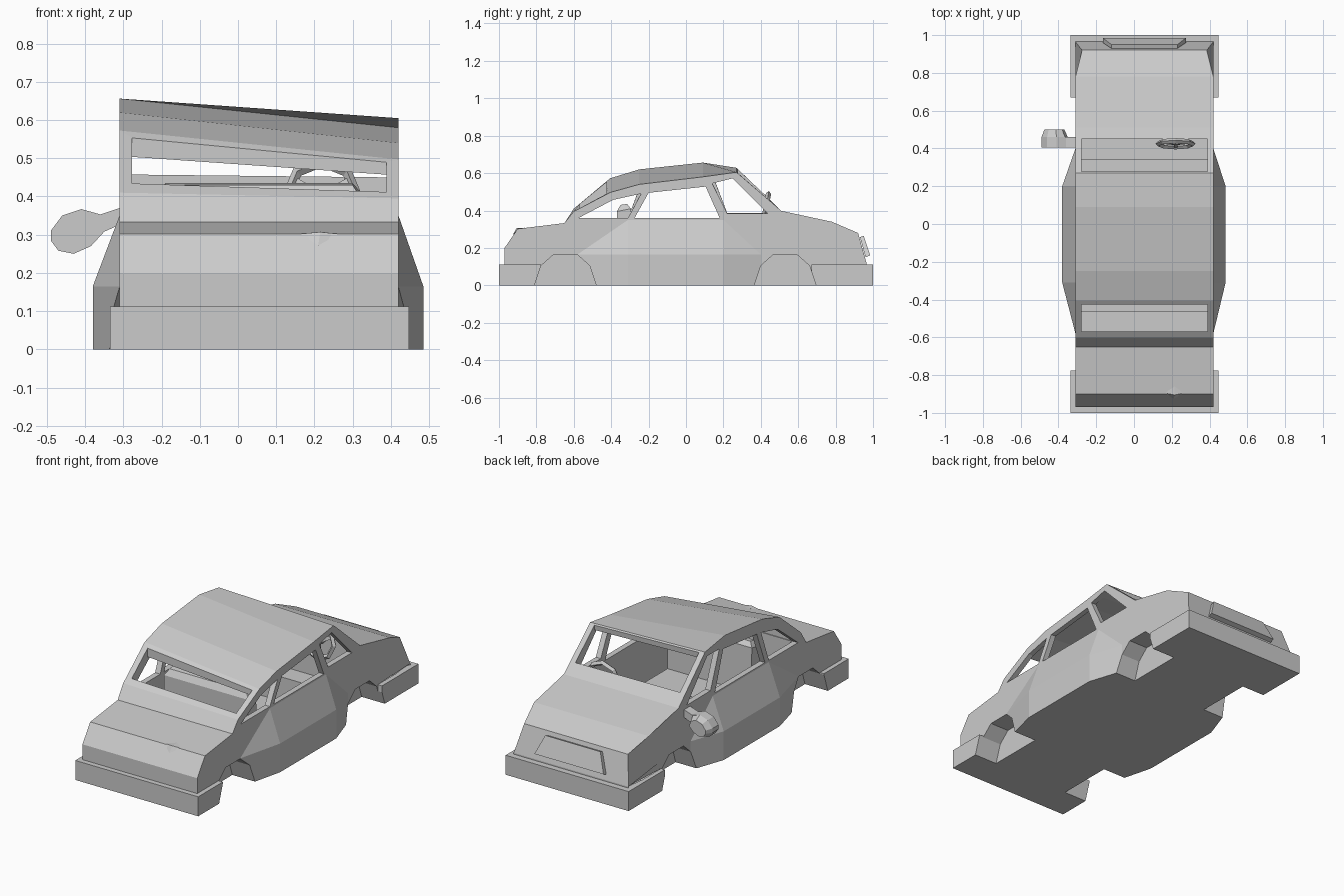
import bpy, bmesh
from math import radians
from mathutils import Vector

if "Cube" in bpy.data.objects:
    bpy.data.objects.remove(bpy.data.objects["Cube"])

XL, XR = -0.31, 0.42          # body sides
MID = (XL + XR) / 2


def finish(name, bm):
    bmesh.ops.recalc_face_normals(bm, faces=bm.faces)
    me = bpy.data.meshes.new(name)
    bm.to_mesh(me)
    bm.free()
    ob = bpy.data.objects.new(name, me)
    bpy.context.collection.objects.link(ob)
    return ob


def prism(name, pts, a, b, axis='x', scale=1.0):
    """Extrude a (y,z) or (x,z) outline from a to b; scale shrinks the b end."""
    bm = bmesh.new()
    cu = sum(p[0] for p in pts) / len(pts)
    cv = sum(p[1] for p in pts) / len(pts)

    def ring(t, s):
        out = []
        for u, v in pts:
            u, v = cu + (u - cu) * s, cv + (v - cv) * s
            out.append(bm.verts.new((t, u, v) if axis == 'x' else (u, t, v)))
        return out
    r0, r1 = ring(a, 1), ring(b, scale)
    n = len(pts)
    bm.faces.new(r0)
    bm.faces.new(r1[::-1])
    for i in range(n):
        bm.faces.new((r0[i], r0[(i + 1) % n], r1[(i + 1) % n], r1[i]))
    return finish(name, bm)


def hull(name, pts):
    bm = bmesh.new()
    for p in pts:
        bm.verts.new(p)
    bmesh.ops.convex_hull(bm, input=bm.verts)
    bmesh.ops.dissolve_limit(bm, angle_limit=0.01, verts=bm.verts, edges=bm.edges)
    return finish(name, bm)


def boolean(ob, tool, op):
    m = ob.modifiers.new(op, 'BOOLEAN')
    m.operation, m.object, m.solver = op, tool, 'EXACT'
    dg = bpy.context.evaluated_depsgraph_get()
    me = bpy.data.meshes.new_from_object(ob.evaluated_get(dg))
    ob.modifiers.clear()
    ob.data = me
    bpy.data.objects.remove(tool)


def box_pts(y0, y1, z0, z1):
    return [(y0, z0), (y1, z0), (y1, z1), (y0, z1)]


# Body: side silhouette
body = prism("car_body", [
    (-0.97, 0), (-0.97, 0.2), (-0.9, 0.302), (-0.65, 0.333), (-0.6, 0.395),
    (-0.405, 0.497), (-0.25, 0.54), (0.09, 0.58), (0.27, 0.605), (0.51, 0.398),
    (0.78, 0.34), (0.92, 0.28), (0.965, 0.12), (0.965, 0)], XL, XR)

# Nose tapers inward
for v in body.data.vertices:
    if v.co.y > 0.85 and v.co.z > 0.2:
        v.co.x += 0.035 if v.co.x < MID else -0.035

# Bulged doors
for inner, outer in ((XL + 0.02, -0.38), (XR - 0.02, 0.485)):
    side = XL if outer < 0 else XR
    pts = [(outer, y, z) for y in (-0.31, 0.2) for z in (0, 0.165)]
    for x in (inner, side):
        pts += [(x, y, z) for y in (-0.58, 0.4) for z in (0, 0.165)]
        pts += [(x, y, 0.35) for y in (-0.31, 0.2)]
    boolean(body, hull("door", pts), 'UNION')

# Bumpers
for y0, y1 in ((-1, -0.775), (0.67, 1)):
    boolean(body, prism("bumper", box_pts(y0, y1, 0, 0.112), -0.335, 0.447), 'UNION')

# Wheel arches
arch = [(-0.17, -0.05), (-0.165, 0), (-0.13, 0.105), (-0.065, 0.163),
        (0.065, 0.163), (0.13, 0.105), (0.165, 0), (0.17, -0.05)]
for yc in (-0.645, 0.53):
    for x0, x1 in ((-0.6, XL + 0.12), (XR - 0.12, 0.6)):
        boolean(body, prism("arch", [(y + yc, z) for y, z in arch], x0, x1), 'DIFFERENCE')

# Hollow cabin, open through the front and rear screens
boolean(body, prism("cabin", [
    (-0.57, 0.18), (-0.46, 0.18), (-0.46, 0.04), (0.34, 0.04), (0.34, 0.18),
    (0.45, 0.18), (0.45, 0.8), (0.295, 0.8), (0.275, 0.57), (0.09, 0.545),
    (-0.25, 0.505), (-0.425, 0.455), (-0.425, 0.8), (-0.57, 0.8)],
    XL + 0.033, XR - 0.032), 'DIFFERENCE')

# Side windows
for win in ([(-0.575, 0.36), (-0.39, 0.457), (-0.24, 0.49), (-0.31, 0.36)],
            [(-0.275, 0.36), (-0.2, 0.495), (0.105, 0.528), (0.18, 0.36)],
            [(0.14, 0.545), (0.25, 0.572), (0.435, 0.385), (0.22, 0.385)]):
    boolean(body, prism("window", win, -0.7, 0.7), 'DIFFERENCE')

# Roof is crooked: the left side stands higher, most of all at the rear
keys = [(-2, 0.6), (-0.41, 0.6), (-0.25, 0.47), (0.1, 0.36), (0.27, 0.1), (2, 0.1)]
for v in body.data.vertices:
    if v.co.z > 0.37 and v.co.y < 0.48:
        for (y0, k0), (y1, k1) in zip(keys, keys[1:]):
            if y0 <= v.co.y < y1:
                k = k0 + (k1 - k0) * (v.co.y - y0) / (y1 - y0)
                v.co.z += k * (v.co.z - 0.37) * (XR - v.co.x) / (XR - XL)
                break

# Trunk handle: small pointed bump
hull("trunk_handle", [(0.16, -0.895, 0.302), (0.265, -0.895, 0.302), (0.215, -0.86, 0.308),
                      (0.21, -0.925, 0.272), (0.215, -0.905, 0.307)])

# Front grille plate
hull("grille_plate", [(x, y, z) for xs, yzs in (
    ((-0.12, 0.23), ((0.93, 0.258), (0.95, 0.265))),
    ((-0.165, 0.275), ((0.96, 0.15), (0.985, 0.16)))) for x in xs for y, z in yzs])

# Bench seat with chamfered top
seat = [(-0.36, 0.04), (-0.37, 0.395), (-0.35, 0.43), (-0.315, 0.435), (-0.295, 0.41), (-0.29, 0.04)]
hull("seat_back", [(x, y, z) for y, z in seat
                   for x in ((-0.19, 0.30) if z > 0.42 else (-0.212, 0.322))])
prism("seat_cushion", box_pts(-0.3, -0.08, 0.04, 0.15), -0.212, 0.322)

# Single side mirror
prism("side_mirror", [
    (-0.49, 0.31), (-0.46, 0.35), (-0.41, 0.367), (-0.36, 0.353), (-0.30, 0.373),
    (-0.30, 0.33), (-0.35, 0.308), (-0.385, 0.27), (-0.43, 0.25), (-0.47, 0.258),
    (-0.49, 0.285)], 0.405, 0.46, 'y')
prism("mirror_shell", [
    (-0.49, 0.31), (-0.46, 0.35), (-0.41, 0.367), (-0.365, 0.35), (-0.35, 0.308),
    (-0.385, 0.27), (-0.43, 0.25), (-0.47, 0.258), (-0.49, 0.285)], 0.46, 0.5, 'y', 0.75)

# Steering wheel, spokes and column
hub = Vector((0.22, 0.425, 0.40))
bpy.ops.mesh.primitive_torus_add(major_segments=8, minor_segments=4, major_radius=0.092,
                                 minor_radius=0.014, location=hub,
                                 rotation=(radians(80), 0, 0))
bpy.context.object.name = "steering_wheel"
for i in range(3):
    bpy.ops.mesh.primitive_cube_add(size=1, location=hub)
    spoke = bpy.context.object
    spoke.name = "steering_spoke"
    for v in spoke.data.vertices:
        v.co = Vector(((v.co.x + 0.5) * 0.09, v.co.y * 0.018, v.co.z * 0.012))
    spoke.rotation_mode = 'QUATERNION'
    tilt = Vector((1, 0, 0))
    from mathutils import Quaternion
    spoke.rotation_quaternion = (Quaternion(tilt, radians(80)) @
                                 Quaternion((0, 0, 1), radians(30 + 120 * i)))
bpy.ops.mesh.primitive_cylinder_add(vertices=8, radius=0.015, depth=0.08,
                                    location=hub + Vector((0, 0.04, -0.007)),
                                    rotation=(radians(80), 0, 0))
bpy.context.object.name = "steering_column"
